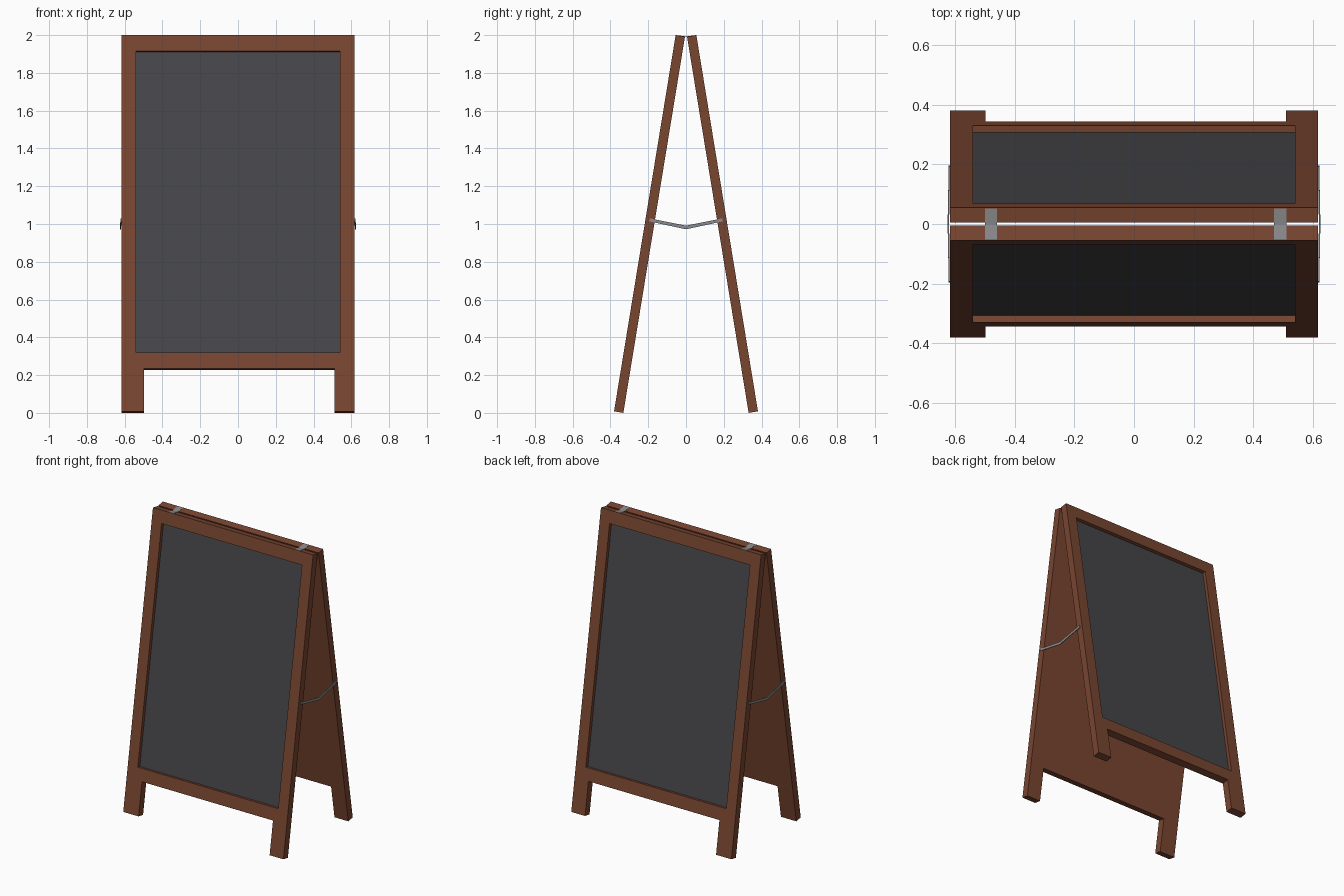
import bpy, bmesh, math
from mathutils import Vector

if "Cube" in bpy.data.objects:
    bpy.data.objects.remove(bpy.data.objects["Cube"])

TILT = math.radians(9.3)
S, C = math.sin(TILT), math.cos(TILT)
THICK, LENGTH = 0.05, 2.018


def material(name, color):
    m = bpy.data.materials.new(name)
    m.diffuse_color = (*color, 1)
    m.use_nodes = True
    m.node_tree.nodes["Principled BSDF"].inputs["Base Color"].default_value = m.diffuse_color
    return m


WOOD = material("wood", (0.19, 0.06, 0.03))
SLATE = material("slate", (0.062, 0.06, 0.068))
METAL = material("metal", (0.26, 0.26, 0.27))


def prism(name, ring, offset, mat):
    """Closed planar ring of points extruded along an offset vector."""
    bm = bmesh.new()
    face = bm.faces.new([bm.verts.new(p) for p in ring])
    ext = bmesh.ops.extrude_face_region(bm, geom=[face], use_keep_orig=True)
    verts = [g for g in ext["geom"] if isinstance(g, bmesh.types.BMVert)]
    bmesh.ops.translate(bm, verts=verts, vec=offset)
    bmesh.ops.recalc_face_normals(bm, faces=bm.faces)
    me = bpy.data.meshes.new(name)
    bm.to_mesh(me)
    bm.free()
    me.materials.append(mat)
    ob = bpy.data.objects.new(name, me)
    bpy.context.collection.objects.link(ob)
    return ob


def on_panel(name, outline, d0, d1, side, mat):
    """Outline in (x, along panel), spanning depths d0..d1 behind the outer face."""
    ring = [Vector((x, side * (0.381 - w * S - d0 * C), 0.008 + w * C - d0 * S))
            for x, w in outline]
    return prism(name, ring, Vector((0, -side * (d1 - d0) * C, -(d1 - d0) * S)), mat)


def rect(x0, x1, w0, w1):
    return [(x0, w0), (x1, w0), (x1, w1), (x0, w1)]


# Two leaning panels: wooden frame with two legs and a recessed slate
frame_outline = [(-0.616, 0), (-0.498, 0), (-0.498, 0.23), (0.51, 0.23), (0.51, 0),
                 (0.616, 0), (0.616, LENGTH), (-0.616, LENGTH)]
for label, side in (("front", -1), ("back", 1)):
    frame = on_panel(label + "_frame", frame_outline, 0, THICK, side, WOOD)
    cutter = on_panel("recess_cutter", rect(-0.54, 0.54, 0.316, 1.932), -0.02, 0.026, side, WOOD)
    mod = frame.modifiers.new("recess", "BOOLEAN")
    mod.operation, mod.solver, mod.object = "DIFFERENCE", "EXACT", cutter
    bpy.context.view_layer.objects.active = frame
    bpy.ops.object.modifier_apply(modifier=mod.name)
    bpy.data.objects.remove(cutter)
    on_panel(label + "_slate", rect(-0.54, 0.54, 0.316, 1.932), 0.023, 0.028, side, SLATE)

# Hinge plates folded over the top edges
for label, x0 in (("left", -0.5), ("right", 0.47)):
    ring = [(x0, y, z) for y, z in ((-0.052, 1.997), (0, 1.989), (0.052, 1.997),
                                    (0.052, 2.0), (0, 1.993), (-0.052, 2.0))]
    prism(label + "_hinge", ring, Vector((0.041, 0, 0)), METAL)

# Folding side braces, each made of two links sagging to a centre joint
for label, sx in (("left", -1), ("right", 1)):
    for end, sy in (("front", -1), ("back", 1)):
        ring = [(sx * x, sy * y, z) for x, y, z in
                ((0.616, 0.196, 1.014), (0.616, 0.192, 1.03),
                 (0.620, 0, 0.991), (0.620, 0, 0.972))]
        prism(f"{label}_{end}_brace_link", ring, Vector((sx * 0.005, 0, 0)), METAL)
